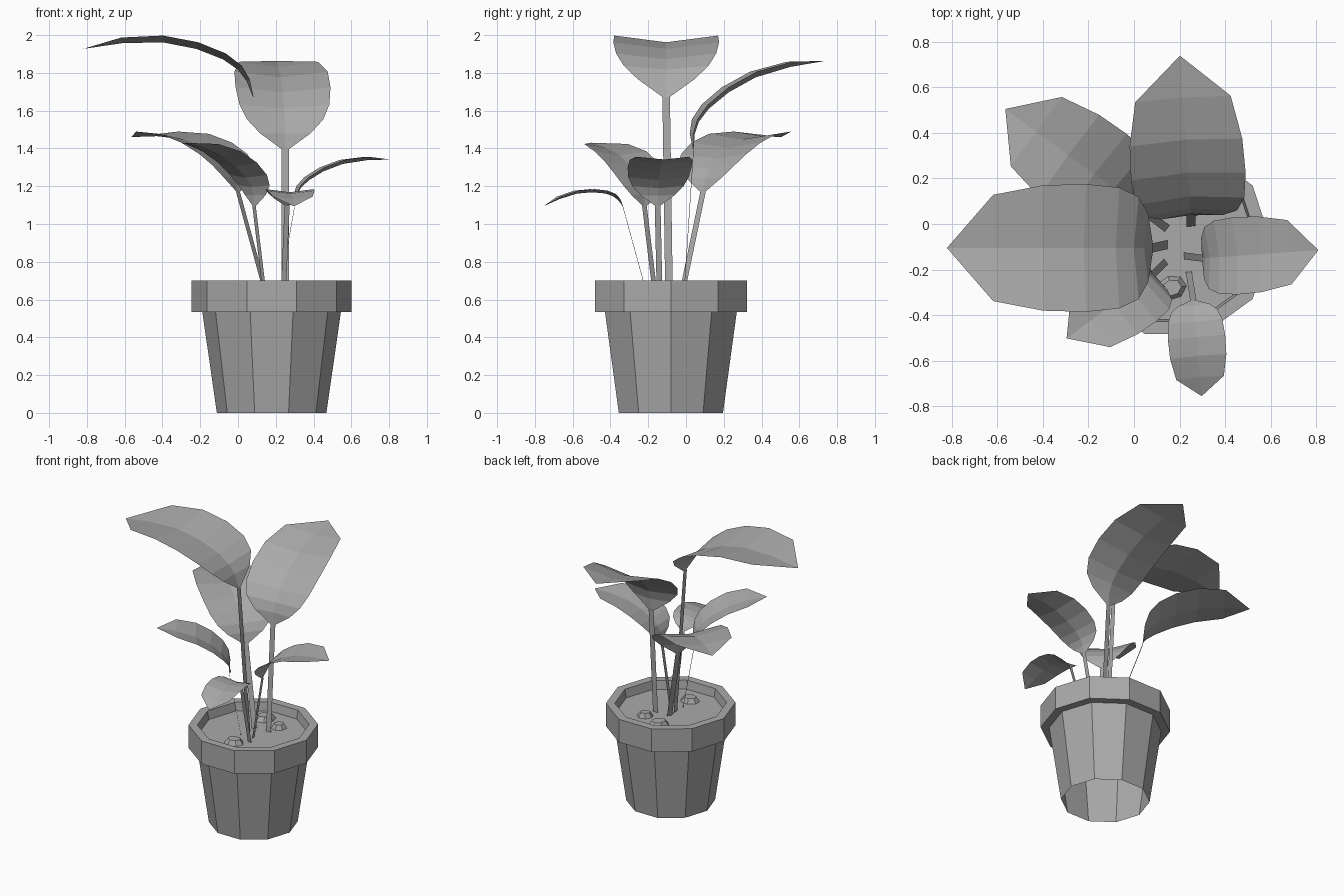
import bpy, bmesh, math
from mathutils import Vector, Matrix

cube = bpy.data.objects.get("Cube")
if cube:
    bpy.data.objects.remove(cube, do_unlink=True)

grey = bpy.data.materials.new("plain_grey")
grey.use_nodes = True
COLOUR = (0.4, 0.4, 0.4, 1)
grey.diffuse_color = COLOUR
grey.node_tree.nodes["Principled BSDF"].inputs["Base Color"].default_value = COLOUR

SIDES = 10
POT = Vector((0.178, -0.08, 0))
SOIL_Z = 0.64


def make_object(name, bm):
    mesh = bpy.data.meshes.new(name)
    bm.to_mesh(mesh)
    bm.free()
    mesh.materials.append(grey)
    obj = bpy.data.objects.new(name, mesh)
    bpy.context.collection.objects.link(obj)
    return obj


def ring(bm, radius, z):
    """Regular ring of vertices around the pot axis."""
    angles = [2 * math.pi * i / SIDES for i in range(SIDES)]
    return [bm.verts.new(POT + Vector((radius * math.cos(a), radius * math.sin(a), z)))
            for a in angles]


def lathe(name, profile):
    bm = bmesh.new()
    rings = [ring(bm, r, z) for r, z in profile]
    for low, high in zip(rings, rings[1:]):
        for i in range(SIDES):
            j = (i + 1) % SIDES
            bm.faces.new((low[i], low[j], high[j], high[i]))
    return make_object(name, bm)


# Pot: open underneath, with an overhanging rim
lathe("pot_wall", [(0.29, 0), (0.367, 0.535)])
lathe("pot_rim", [(0.367, 0.535), (0.423, 0.535), (0.423, 0.70),
                  (0.365, 0.70), (0.355, SOIL_Z)])

# Soil disc
bm = bmesh.new()
bm.faces.new(ring(bm, 0.355, SOIL_Z))
make_object("soil", bm)

# Pebbles: flattened low domes lying on the soil
for i, (x, y, size, turn) in enumerate([(0.165, -0.28, 0.068, 0.3),
                                        (0.12, 0.14, 0.075, 1.0),
                                        (0.27, 0.08, 0.055, 0.6)]):
    bm = bmesh.new()
    bmesh.ops.create_cone(bm, cap_ends=True, segments=7, radius1=size,
                          radius2=size * 0.65, depth=0.035)
    place = Matrix.Translation((x, y, SOIL_Z + 0.015)) @ Matrix.Rotation(turn, 4, "Z")
    bmesh.ops.transform(bm, matrix=place @ Matrix.Diagonal((1, 0.8, 1, 1)), verts=bm.verts)
    make_object(f"pebble_{i + 1}", bm)

# Leaf blade template: distance out, height, half width
BLADE = [(0, 0, 0.02), (0.035, 0.085, 0.15), (0.08, 0.145, 0.225), (0.16, 0.20, 0.265),
         (0.30, 0.255, 0.28), (0.48, 0.29, 0.275), (0.695, 0.285, 0.233), (0.90, 0.255, 0)]
FOLD = 0.13


def make_stem(name, foot, top, side, half):
    """Flat ribbon from the soil to the base of a blade."""
    bm = bmesh.new()
    corners = [foot - side * half, foot + side * half, top + side * half, top - side * half]
    bm.faces.new([bm.verts.new(c) for c in corners])
    make_object(name, bm)


def make_leaf(name, foot, base, heading, scale, pitch):
    foot, base = Vector((*foot, SOIL_Z)), Vector(base)
    turn = math.radians(heading)
    out = Vector((math.cos(turn), math.sin(turn), 0))
    side = Vector((-out.y, out.x, 0))
    tilt = Matrix.Rotation(math.radians(pitch), 2)
    rib = [tilt @ Vector((s, z)) * scale for s, z, _ in BLADE]
    bm = bmesh.new()
    rows = []
    for i, p in enumerate(rib):
        # Edges are lifted along the curve's normal to fold the blade at its midrib
        tangent = (rib[min(i + 1, len(rib) - 1)] - rib[max(i - 1, 0)]).normalized()
        half = BLADE[i][2] * scale
        lift = Vector((-tangent.y, tangent.x)) * half * FOLD
        mid = base + out * p.x + Vector((0, 0, p.y))
        edge = mid + out * lift.x + Vector((0, 0, lift.y))
        middle = bm.verts.new(mid)
        if half:
            rows.append((bm.verts.new(edge - side * half), middle,
                         bm.verts.new(edge + side * half)))
        else:
            rows.append((middle,) * 3)
    for a, b in zip(rows, rows[1:]):
        for k in (0, 1):
            corners = [a[k], b[k], b[k + 1], a[k + 1]]
            bm.faces.new(list(dict.fromkeys(corners)))
    make_object(name + "_leaf", bm)
    make_stem(name + "_stem", foot, base, side, 0.02 * (0.4 + 0.6 * scale))


# Name, stem foot, blade base, heading, scale, pitch
make_leaf("right", (0.147, -0.09), (0.08, -0.105, 1.672), 180, 1.0, 0)
make_leaf("back_right", (0.145, -0.02), (0.0, 0.09, 1.17), 143.7, 0.81, 6.7)
make_leaf("back", (0.25, -0.01), (0.25, 0.04, 1.395), 94, 0.90, 18)
make_leaf("left", (0.22, -0.14), (0.30, -0.15, 1.095), 4, 0.605, 10)
make_leaf("front", (0.24, -0.21), (0.26, -0.335, 1.095), -85, 0.45, -16)
make_leaf("front_right", (0.14, -0.165), (0.085, -0.22, 1.095), 216.5, 0.62, 19.5)
